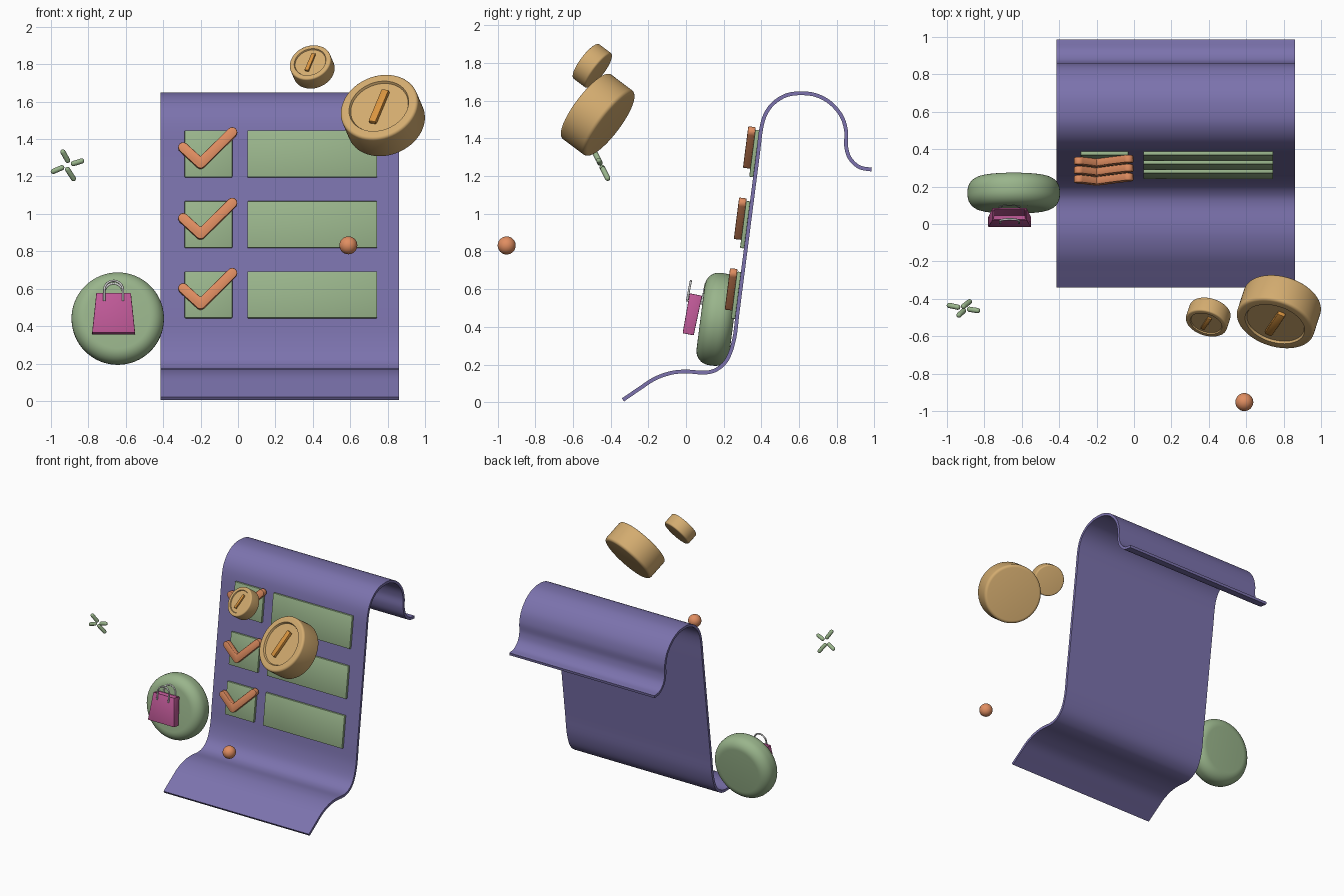
import bpy, bmesh
from math import sin, cos, pi, atan2, radians
from mathutils import Vector, Matrix

if "Cube" in bpy.data.objects:
    bpy.data.objects.remove(bpy.data.objects["Cube"])


def material(name, rgb):
    m = bpy.data.materials.new(name)
    m.diffuse_color = (*rgb, 1)
    m.use_nodes = True
    m.node_tree.nodes["Principled BSDF"].inputs["Base Color"].default_value = m.diffuse_color
    return m


PURPLE = material("purple", (0.20, 0.17, 0.42))
GREEN = material("green", (0.32, 0.46, 0.26))
ORANGE = material("orange", (0.75, 0.27, 0.12))
GOLD = material("gold", (0.65, 0.41, 0.16))
DARK_GOLD = material("dark_gold", (0.70, 0.30, 0.05))
PINK = material("pink", (0.52, 0.10, 0.31))


def frame(pos, u, v, n):
    """Matrix with local x, y, z along u, v, n."""
    return Matrix.Translation(pos) @ Matrix((u, v, n)).transposed().to_4x4()


def finish(bm, name, mat, matrix=Matrix(), bevel=0, segs=2, solid=0, angle=35):
    bmesh.ops.recalc_face_normals(bm, faces=bm.faces)
    me = bpy.data.meshes.new(name)
    bm.to_mesh(me)
    bm.free()
    ob = bpy.data.objects.new(name, me)
    bpy.context.collection.objects.link(ob)
    ob.matrix_world = matrix
    if mat:
        me.materials.append(mat)
    bpy.ops.object.select_all(action='DESELECT')
    ob.select_set(True)
    bpy.context.view_layer.objects.active = ob
    if solid:
        s = ob.modifiers.new("solid", 'SOLIDIFY')
        s.thickness, s.offset = solid, 0
        bpy.ops.object.modifier_apply(modifier="solid")
    if bevel:
        b = ob.modifiers.new("bevel", 'BEVEL')
        b.width, b.segments, b.limit_method = bevel, segs, 'ANGLE'
        b.angle_limit = radians(40)
        bpy.ops.object.modifier_apply(modifier="bevel")
    bpy.ops.object.shade_smooth_by_angle(angle=radians(angle))
    return ob


def box(name, size, mat, matrix, bevel):
    bm = bmesh.new()
    bmesh.ops.create_cube(bm, size=1)
    bmesh.ops.scale(bm, vec=size, verts=bm.verts)
    return finish(bm, name, mat, matrix, bevel)


def lathe(name, profile, mat, matrix, steps=64):
    """Spin an (r, z) profile that starts and ends on the axis."""
    bm = bmesh.new()
    vs = [bm.verts.new((r, 0, z)) for r, z in profile]
    es = [bm.edges.new(p) for p in zip(vs, vs[1:])]
    bmesh.ops.spin(bm, geom=vs + es, axis=(0, 0, 1), cent=(0, 0, 0),
                   angle=2 * pi, steps=steps)
    bmesh.ops.remove_doubles(bm, verts=bm.verts, dist=1e-5)
    return finish(bm, name, mat, matrix)


def arc(cx, cz, r, a0, a1, n=8):
    return [(cx + r * cos(radians(a0 + (a1 - a0) * i / n)),
             cz + r * sin(radians(a0 + (a1 - a0) * i / n))) for i in range(n + 1)]


def rod(name, p, q, r, mat):
    """Capsule from p to q."""
    d = Vector(q) - Vector(p)
    half = d.length / 2
    prof = arc(0, half - r, r, 90, 0, 6) + arc(0, r - half, r, 0, -90, 6)
    m = Matrix.Translation((Vector(p) + Vector(q)) / 2) @ d.to_track_quat('Z', 'Y').to_matrix().to_4x4()
    return lathe(name, prof, mat, m, 16)


# Curled paper sheet: smooth profile swept across x
low, high = Vector((0.256, 0.336)), Vector((0.40, 1.456))
pts = [Vector(p) for p in [(-0.335, 0.012), (-0.25, 0.07), (-0.165, 0.125), (-0.08, 0.155),
                           (0.0, 0.163), (0.10, 0.157), (0.165, 0.175), (0.22, 0.23)]]
pts += [low.lerp(high, i / 8) for i in range(9)]
pts += [Vector(p) for p in [(0.425, 1.535), (0.47, 1.592), (0.535, 1.63), (0.61, 1.64),
                            (0.69, 1.63), (0.765, 1.59), (0.825, 1.52), (0.85, 1.44),
                            (0.85, 1.36), (0.87, 1.295), (0.92, 1.248), (0.985, 1.235)]]
ext = [2 * pts[0] - pts[1]] + pts + [2 * pts[-1] - pts[-2]]
path = []
for a, b, c, d in zip(ext, ext[1:], ext[2:], ext[3:]):
    for k in range(5):
        t = k / 5
        path.append(0.5 * (2 * b + (c - a) * t + (2 * a - 5 * b + 4 * c - d) * t * t
                           + (3 * b - a - 3 * c + d) * t ** 3))
path.append(pts[-1])
bm = bmesh.new()
rows = [[bm.verts.new((x, p.x, p.y)) for x in (-0.415, 0.86)] for p in path]
for r, s in zip(rows, rows[1:]):
    bm.faces.new((r[0], r[1], s[1], s[0]))
finish(bm, "paper_sheet", PURPLE, solid=0.02)

# Frame lying on the sloped front of the sheet
U = Vector((1, 0, 0))
slope = (high - low).normalized()
V = Vector((0, slope.x, slope.y))
N = U.cross(V)


def on_sheet(x, z, lift):
    y = low.x + (z - low.y) * slope.x / slope.y
    return frame(Vector((x, y, z)) + N * lift, U, V, N)


def check_mark(name, matrix, w=0.027, depth=0.04):
    A, B, C = Vector((-0.135, 0.03)), Vector((-0.042, -0.056)), Vector((0.127, 0.112))
    ang = [atan2((q - p).y, (q - p).x) * 180 / pi for p, q in ((A, B), (B, C))]
    a1, a2 = ang
    n1, n2 = (Vector((-sin(radians(a)), cos(radians(a)))) for a in ang)
    inner = B + (n1 + n2) * (w / (1 + n1.dot(n2)))
    outline = (arc(*A, w, a1 + 90, a1 + 270) + arc(*B, w, a1 - 90, a2 - 90)
               + arc(*C, w, a2 - 90, a2 + 90) + [tuple(inner)])
    bm = bmesh.new()
    f = bm.faces.new([bm.verts.new((x, y, -depth / 2)) for x, y in outline])
    g = bmesh.ops.extrude_face_region(bm, geom=[f])["geom"]
    bmesh.ops.translate(bm, vec=(0, 0, depth),
                        verts=[e for e in g if isinstance(e, bmesh.types.BMVert)])
    finish(bm, name, ORANGE, matrix, bevel=0.005)


# Three list rows: tick box, tick and text bar
for i, z in enumerate((1.318, 0.94, 0.565), 1):
    box(f"tick_box_{i}", (0.255, 0.252, 0.022), GREEN, on_sheet(-0.158, z, 0.02), 0.005)
    box(f"list_bar_{i}", (0.695, 0.252, 0.022), GREEN, on_sheet(0.397, z, 0.02), 0.005)
    check_mark(f"check_mark_{i}", on_sheet(-0.158, z, 0.05))

# Round cushion badge
R, H, B = 0.247, 0.088, 0.075
lathe("round_badge", [(0, H)] + arc(R - B, H - B, B, 90, 0) + arc(R - B, B - H, B, 0, -90) + [(0, -H)],
      GREEN, frame((-0.643, 0.165, 0.44), U, V, N))

# Open shopping bag with two handles
BV = Vector((0, sin(radians(11)), cos(radians(11))))
bag = frame((-0.665, 0.032, 0.466), U, BV, U.cross(BV))
bm = bmesh.new()
bmesh.ops.create_cube(bm, size=1)
for v in bm.verts:
    top = v.co.y > 0
    v.co = (v.co.x * (0.185 if top else 0.23), v.co.y * 0.215, v.co.z * (0.068 if top else 0.06))
bm.normal_update()
lid = max(bm.faces, key=lambda f: f.calc_center_median().y)
bmesh.ops.inset_region(bm, faces=[lid], thickness=0.012)
cavity = bmesh.ops.extrude_face_region(bm, geom=[lid])["geom"]
bmesh.ops.translate(bm, vec=(0, -0.17, 0), verts=[e for e in cavity if isinstance(e, bmesh.types.BMVert)])
if lid.is_valid:
    bmesh.ops.delete(bm, geom=[lid], context='FACES_ONLY')
finish(bm, "shopping_bag", PINK, bag, bevel=0.006)

for name, depth in (("front_handle", 0.04), ("back_handle", -0.04)):
    cu = bpy.data.curves.new(name, 'CURVE')
    cu.dimensions, cu.bevel_depth, cu.bevel_resolution, cu.use_fill_caps = '3D', 0.006, 3, True
    line = [(0.05, 0.062)] + arc(0, 0.122, 0.05, 0, 180, 16) + [(-0.05, 0.062)]
    sp = cu.splines.new('POLY')
    sp.points.add(len(line) - 1)
    for pt, (x, y) in zip(sp.points, line):
        pt.co = (x, y, depth, 1)
    ob = bpy.data.objects.new(name, cu)
    bpy.context.collection.objects.link(ob)
    ob.matrix_world = bag

# Floating coins with recessed faces and a plain raised bar
CN = Vector((-0.25, -0.77, 0.58)).normalized()
CV = (Vector((0.15, 0, 1)) - CN * CN.dot(Vector((0.15, 0, 1)))).normalized()
CU = CV.cross(CN)
for name, pos, s in (("large_coin", (0.775, -0.468, 1.525), 0.214),
                     ("small_coin", (0.397, -0.497, 1.785), 0.114)):
    m = frame(pos, CU, CV, CN)
    prof = [(0, 0.35), (0.74, 0.35), (0.77, 0.41)] + arc(0.92, 0.33, 0.08, 90, 0, 5) \
        + arc(0.90, -0.31, 0.10, 0, -90, 5) + [(0, -0.41)]
    lathe(name, [(r * s, z * s) for r, z in prof], GOLD, m)
    box(name + "_raised_bar", (0.2 * s, 1.0 * s, 0.14 * s), DARK_GOLD,
        m @ Matrix.Translation((0, 0, 0.38 * s)), 0.03 * s)

# Small floating ball
bm = bmesh.new()
bmesh.ops.create_uvsphere(bm, u_segments=32, v_segments=16, radius=0.048)
finish(bm, "small_ball", ORANGE, Matrix.Translation((0.59, -0.952, 0.832)))

# Four-stroke sparkle on a tilted plane
for i, (x0, z0, x1, z1) in enumerate([(-0.942, 1.342, -0.905, 1.275), (-0.893, 1.265, -0.823, 1.287),
                                      (-0.918, 1.248, -0.873, 1.178), (-1.0, 1.222, -0.93, 1.252)], 1):
    p, q = ((x, -0.45 - 0.5 * (z - 1.257), z) for x, z in ((x0, z0), (x1, z1)))
    rod(f"sparkle_stroke_{i}", p, q, 0.014, GREEN)
